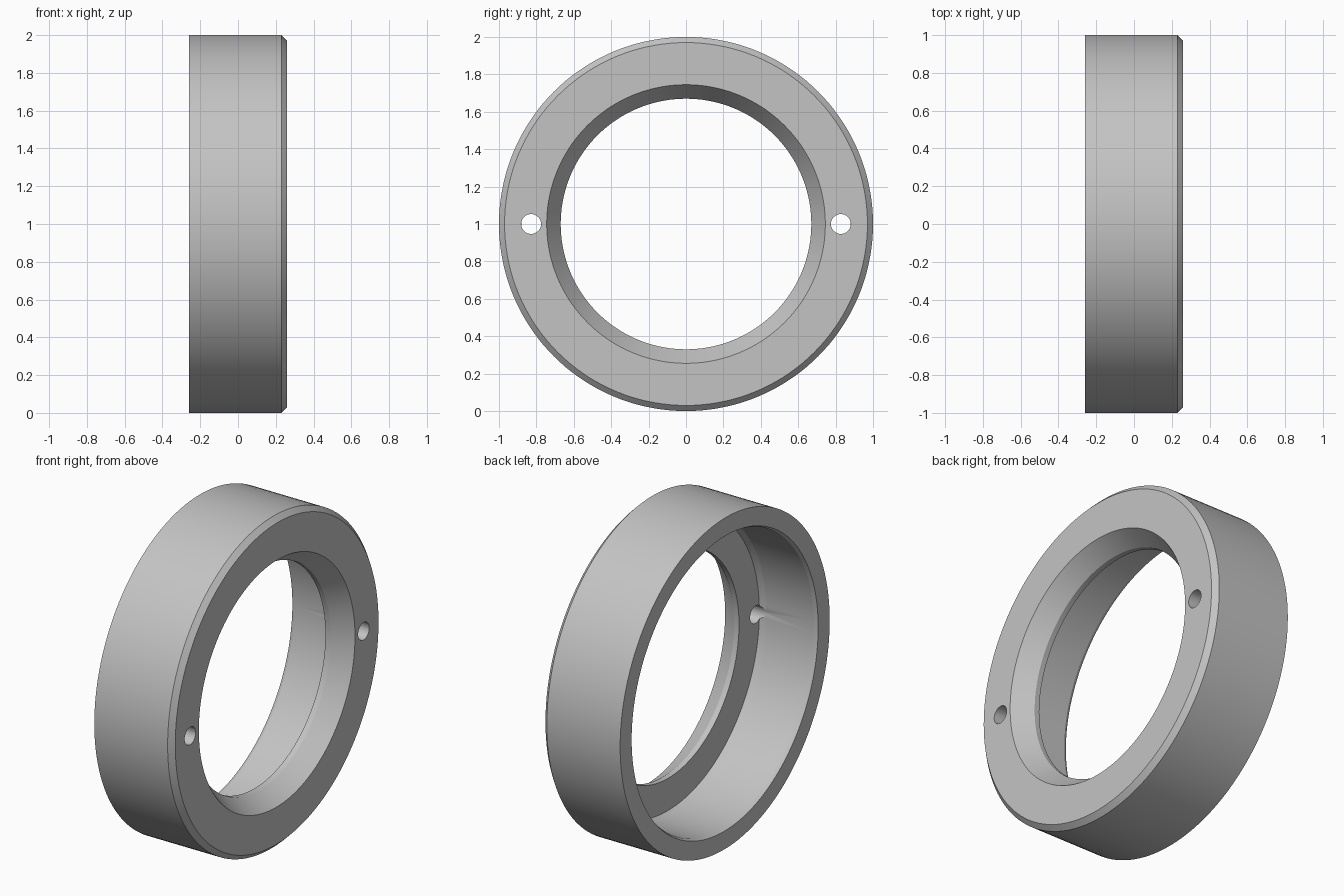
import bpy
import bmesh
import math
from mathutils import Matrix, Vector

cube = bpy.data.objects.get("Cube")
if cube:
    bpy.data.objects.remove(cube, do_unlink=True)

# Plain grey finish
grey = bpy.data.materials.new("plain_grey")
grey.use_nodes = True
colour = (0.55, 0.55, 0.55, 1)
grey.diffuse_color = colour
grey.node_tree.nodes["Principled BSDF"].inputs["Base Color"].default_value = colour

SEGMENTS = 144
CENTRE = Vector((0, 0, 1))


def add_object(name, bm):
    bmesh.ops.recalc_face_normals(bm, faces=bm.faces)
    mesh = bpy.data.meshes.new(name)
    bm.to_mesh(mesh)
    bm.free()
    mesh.materials.append(grey)
    obj = bpy.data.objects.new(name, mesh)
    bpy.context.collection.objects.link(obj)
    return obj


def revolve(name, profile):
    """Spin a closed (x, radius) profile about the ring's x axis."""
    bm = bmesh.new()
    verts = [bm.verts.new((x, 0, 1 + r)) for x, r in profile]
    edges = [bm.edges.new((a, b)) for a, b in zip(verts, verts[1:] + verts[:1])]
    bmesh.ops.spin(bm, geom=verts + edges, cent=CENTRE, axis=(1, 0, 0),
                   angle=math.tau, steps=SEGMENTS, use_duplicate=False)
    bmesh.ops.remove_doubles(bm, verts=bm.verts, dist=0.0001)
    return add_object(name, bm)


# Ring: chamfered outer edge, conical mouth, narrow land, stepped recess
ring = revolve("ring_body", [
    (-0.26, 1.0), (0.23, 1.0), (0.26, 0.97),
    (0.26, 0.745), (0.148, 0.67), (0.115, 0.67),
    (0.115, 0.865), (0.08, 0.88),
    (-0.24, 0.88), (-0.26, 0.89),
])

# Two through holes in the flange
bm = bmesh.new()
for side in (-1, 1):
    place = Matrix.Translation((0.2, side * 0.828, 1)) @ Matrix.Rotation(math.pi / 2, 4, 'Y')
    bmesh.ops.create_cone(bm, cap_ends=True, segments=32, radius1=0.053,
                          radius2=0.053, depth=0.3, matrix=place)
cutter = add_object("hole_cutter", bm)
cutter.hide_render = True

bpy.ops.object.select_all(action='DESELECT')
ring.select_set(True)
bpy.context.view_layer.objects.active = ring
holes = ring.modifiers.new("flange_holes", 'BOOLEAN')
holes.operation = 'DIFFERENCE'
holes.solver = 'EXACT'
holes.object = cutter
bpy.ops.object.modifier_apply(modifier=holes.name)
bpy.data.objects.remove(cutter, do_unlink=True)

bpy.ops.object.shade_smooth_by_angle(angle=math.radians(20))
